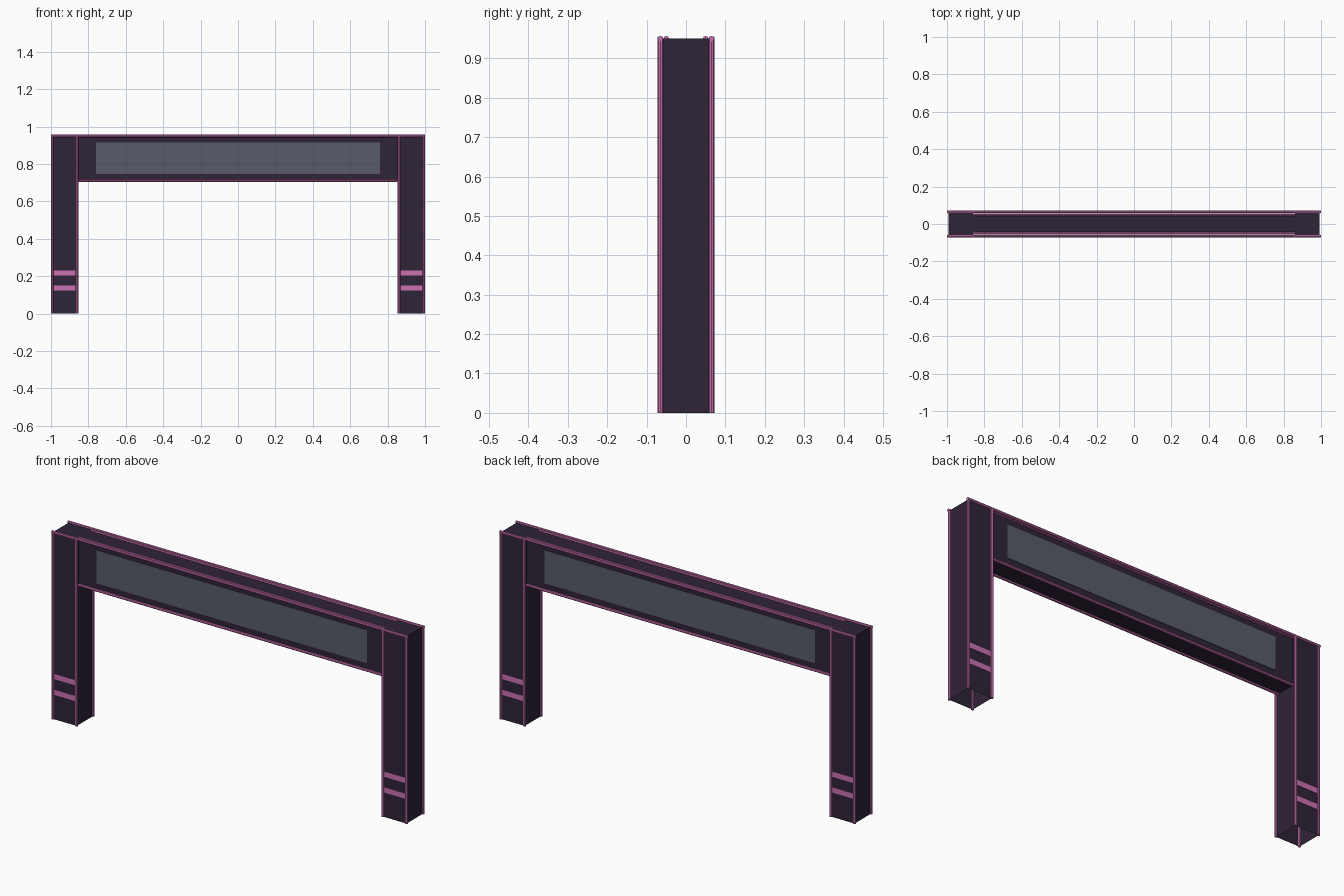
import bpy, bmesh, math
from mathutils import Vector

if "Cube" in bpy.data.objects:
    bpy.data.objects.remove(bpy.data.objects["Cube"])


def material(name, rgb):
    m = bpy.data.materials.new(name)
    m.diffuse_color = (*rgb, 1)
    m.use_nodes = True
    m.node_tree.nodes["Principled BSDF"].inputs["Base Color"].default_value = m.diffuse_color
    return m


DARK = material("dark_plum", (0.028, 0.017, 0.038))
PINK = material("pink_trim", (0.60, 0.165, 0.45))
GREY = material("grey_panel", (0.098, 0.105, 0.145))

XI, XO = 0.861, 0.993        # inner and outer faces of the posts
YP, YB = 0.065, 0.05         # half depth of posts and beam
ZB, ZT = 0.711, 0.95         # underside and top of the beam
R = 0.007                    # trim tube radius


def finish(name, bm, mat):
    bmesh.ops.recalc_face_normals(bm, faces=bm.faces)
    me = bpy.data.meshes.new(name)
    bm.to_mesh(me)
    bm.free()
    me.materials.append(mat)
    ob = bpy.data.objects.new(name, me)
    bpy.context.collection.objects.link(ob)
    return ob


def box(name, lo, hi, mat, open_bottom=False):
    bm = bmesh.new()
    bmesh.ops.create_cube(bm, size=1)
    for v in bm.verts:
        v.co = [lo[i] if v.co[i] < 0 else hi[i] for i in range(3)]
    if open_bottom:
        bottom = [f for f in bm.faces if all(v.co.z < lo[2] + 1e-4 for v in f.verts)]
        bmesh.ops.delete(bm, geom=bottom, context='FACES_ONLY')
    return finish(name, bm, mat)


def tube(name, a, b):
    """Thin faceted trim rod between two points."""
    a, b = Vector(a), Vector(b)
    bm = bmesh.new()
    bmesh.ops.create_cone(bm, cap_ends=True, segments=8, radius1=R, radius2=R,
                          depth=(b - a).length)
    rot = (b - a).to_track_quat('Z', 'Y').to_matrix()
    for v in bm.verts:
        v.co = rot @ v.co + (a + b) / 2
    return finish(name, bm, PINK)


# Posts with corner trims and warning stripes
for side, s in (("left", -1), ("right", 1)):
    x0, x1 = sorted((s * XI, s * XO))
    box(f"{side}_post", (x0, -YP, 0), (x1, YP, ZT), DARK, open_bottom=True)
    for face, t in (("front", -1), ("back", 1)):
        for edge, x in (("inner", XI), ("outer", XO)):
            tube(f"{side}_{face}_{edge}_trim", (s * x, t * YP, 0), (s * x, t * YP, ZT + 0.004))
        ya, yb = sorted((t * (YP - 0.002), t * (YP + 0.002)))
        for i, z in enumerate((0.125, 0.205)):
            box(f"{side}_{face}_stripe_{i + 1}", (x0 + 0.007, ya, z),
                (x1 - 0.007, yb, z + 0.027), PINK)

# Cross beam, recessed between the posts
box("cross_beam", (-XI, -YB, ZB), (XI, YB, ZT), DARK)

# Beam panels and long horizontal trims
for face, t in (("front", -1), ("back", 1)):
    ya, yb = sorted((t * (YB - 0.002), t * (YB + 0.002)))
    box(f"{face}_panel", (-0.76, ya, 0.747), (0.76, yb, 0.915), GREY)
    tube(f"{face}_top_rail", (-XO - R, t * YP, ZT), (XO + R, t * YP, ZT))
    for level, z in (("upper", ZT), ("lower", ZB)):
        tube(f"{face}_{level}_beam_trim", (-XI, t * YB, z), (XI, t * YB, z))
